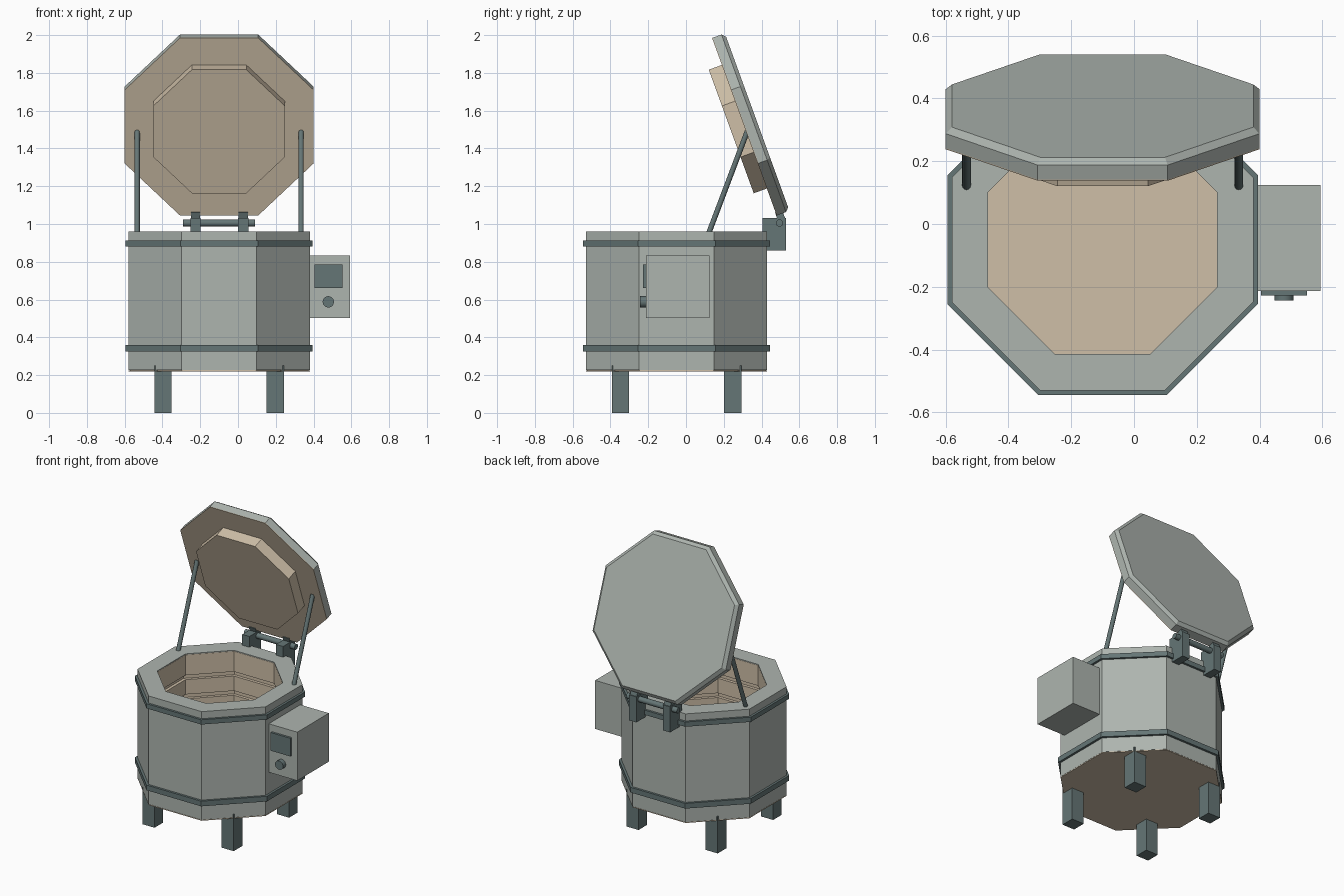
import bpy, bmesh, math
from mathutils import Matrix, Vector

if "Cube" in bpy.data.objects:
    bpy.data.objects.remove(bpy.data.objects["Cube"])

CX, CY = -0.10, -0.05          # axis of the chamber
TILT = math.radians(-70)       # opened lid


def material(name, rgb):
    m = bpy.data.materials.new(name)
    m.diffuse_color = (*rgb, 1)
    m.use_nodes = True
    m.node_tree.nodes["Principled BSDF"].inputs["Base Color"].default_value = m.diffuse_color
    return m


STEEL = material("steel", (0.42, 0.46, 0.43))
BRICK = material("brick", (0.62, 0.52, 0.39))
DARK = material("dark_steel", (0.13, 0.18, 0.18))


def finish(bm, name, mat, matrix):
    bmesh.ops.recalc_face_normals(bm, faces=bm.faces)
    me = bpy.data.meshes.new(name)
    bm.to_mesh(me)
    bm.free()
    me.materials.append(mat)
    ob = bpy.data.objects.new(name, me)
    ob.matrix_world = matrix
    bpy.context.collection.objects.link(ob)
    return ob


def octagon(name, profile, mat, matrix, closed=False):
    """Eight-sided lathe of (apothem, z) points."""
    bm = bmesh.new()
    k = 1 / math.cos(math.pi / 8)
    rings = []
    for a, z in profile:
        rings.append([bm.verts.new((a * k * math.cos((i + .5) * math.pi / 4),
                                    a * k * math.sin((i + .5) * math.pi / 4), z))
                      for i in range(8)])
    pairs = list(zip(rings, rings[1:]))
    if closed:
        pairs.append((rings[-1], rings[0]))
    for r, s in pairs:
        for i in range(8):
            j = (i + 1) % 8
            bm.faces.new((r[i], r[j], s[j], s[i]))
    if not closed:
        bm.faces.new(rings[0])
        bm.faces.new(rings[-1])
    return finish(bm, name, mat, matrix)


def box(name, lo, hi, mat, rot=None):
    lo, hi = Vector(lo), Vector(hi)
    bm = bmesh.new()
    bmesh.ops.create_cube(bm, size=1)
    bmesh.ops.scale(bm, vec=hi - lo, verts=bm.verts)
    return finish(bm, name, mat, Matrix.Translation((lo + hi) / 2) @ (rot or Matrix()))


def rod(name, a, b, r, mat, sides=16):
    a, b = Vector(a), Vector(b)
    bm = bmesh.new()
    bmesh.ops.create_cone(bm, cap_ends=True, segments=sides, radius1=r, radius2=r,
                          depth=(b - a).length)
    for f in bm.faces:
        f.smooth = len(f.verts) == 4
    for e in bm.edges:
        e.smooth = all(len(f.verts) == 4 for f in e.link_faces)
    q = (b - a).to_track_quat('Z', 'Y').to_matrix().to_4x4()
    return finish(bm, name, mat, Matrix.Translation((a + b) / 2) @ q)


axis = Matrix.Translation((CX, CY, 0))

# Outer steel jacket with top rim
octagon("jacket", [(.48, .226), (.48, .96), (.365, .96), (.365, .954), (.474, .954), (.474, .226)],
        STEEL, axis, closed=True)

# Brick lining with recessed element grooves, floor and base
lining = [(.48, .22), (.48, .225), (.473, .225), (.473, .953), (.365, .953)]
for z in (.80, .67, .54, .41):
    lining += [(.365, z + .015), (.385, z + .015), (.385, z - .015), (.365, z - .015)]
lining.append((.365, .32))
octagon("brick_lining", lining, BRICK, axis)

# Clamping bands
for name, z0, z1 in (("lower_band", .325, .36), ("upper_band", .88, .912)):
    octagon(name, [(.476, z0), (.495, z0), (.495, z1), (.476, z1)], DARK, axis, closed=True)

# Legs
for sx, side in ((-1, "left"), (1, "right")):
    for sy, end in ((-1, "front"), (1, "back")):
        x, y = CX + sx * .297, CY + sy * .297
        box(f"{end}_{side}_leg", (x - .046, y - .046, 0), (x + .046, y + .046, .25), DARK)

# Open lid: cover, brick facing and plug
lid = Matrix.Translation((CX, .309, 1.515)) @ Matrix.Rotation(TILT, 4, 'X')
octagon("lid_cover", [(.5, .004), (.5, .053), (.48, .072)], STEEL, lid)
octagon("lid_facing", [(.5, 0), (.5, .004)], BRICK, lid)
octagon("lid_plug", [(.348, -.074), (.348, .001)], BRICK, lid)

# Hinge
tilt = Matrix.Rotation(TILT, 4, 'X')
for side, x in (("left", -.225), ("right", .028)):
    box(f"{side}_hinge_block", (x - .027, .405, .86), (x + .027, .53, 1.033), DARK)
    box(f"{side}_lid_tab", (x - .025, .47, 1.02), (x + .025, .53, 1.06), DARK, tilt)
rod("hinge_pin", (-.29, .495, 1.005), (.09, .495, 1.005), .019, DARK)

# Lid support struts
for side, s in (("left", -1), ("right", 1)):
    x = CX + s * .434
    rod(f"{side}_strut", (x, .12, .95), (x, .325, 1.492), .014, DARK, 12)

# Control box with screen and knob
box("control_box", (.375, -.213, .503), (.594, .125, .832), STEEL)
box("screen", (.405, -.228, .662), (.552, -.21, .785), DARK)
rod("knob", (.478, -.21, .588), (.478, -.243, .588), .03, DARK, 20)
